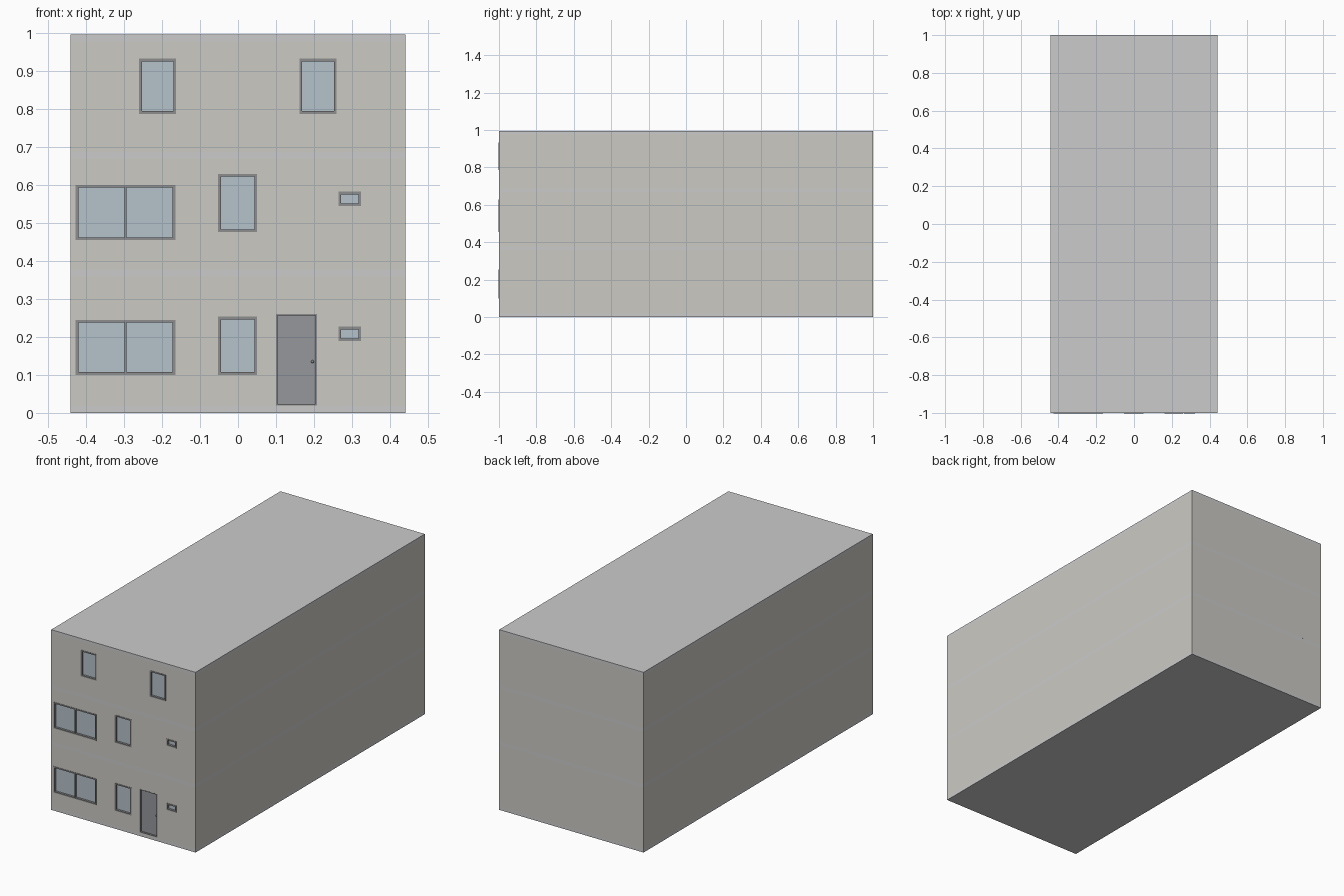
import bpy

if "Cube" in bpy.data.objects:
    bpy.data.objects.remove(bpy.data.objects["Cube"])


def material(name, rgb):
    m = bpy.data.materials.new(name)
    m.diffuse_color = (*rgb, 1)
    m.use_nodes = True
    m.node_tree.nodes["Principled BSDF"].inputs["Base Color"].default_value = m.diffuse_color
    return m


WALL = material("plaster", (0.60, 0.59, 0.55))
SLAB = material("concrete", (0.54, 0.54, 0.53))
FRAME = material("frame_grey", (0.27, 0.27, 0.27))
GLASS = material("glass_blue", (0.46, 0.54, 0.60))
DOOR = material("door_grey", (0.30, 0.31, 0.33))


def mesh_object(name, verts, faces, mat):
    me = bpy.data.meshes.new(name)
    me.from_pydata(verts, [], faces)
    ob = bpy.data.objects.new(name, me)
    bpy.context.collection.objects.link(ob)
    if mat:
        me.materials.append(mat)
    return ob


def box_data(x0, x1, y0, y1, z0, z1):
    v = [(x, y, z) for z in (z0, z1) for x, y in ((x0, y0), (x1, y0), (x1, y1), (x0, y1))]
    f = [(3, 2, 1, 0), (4, 5, 6, 7)]
    f += [(i, (i + 1) % 4, (i + 1) % 4 + 4, i + 4) for i in range(4)]
    return v, f


def box(name, dims, mat):
    return mesh_object(name, *box_data(*dims), mat)


def ring(name, rect, width, lo, hi, mat, upright=False):
    """Rectangular ring; lies flat (extruded in z) or upright (extruded in -y)."""
    a0, a1, b0, b1 = rect
    verts = []
    for h in (lo, hi):
        for w in (0, width):
            for a, b in ((a0 + w, b0 + w), (a1 - w, b0 + w), (a1 - w, b1 - w), (a0 + w, b1 - w)):
                verts.append((a, -h, b) if upright else (a, b, h))
    faces = []
    for i in range(4):
        j = (i + 1) % 4
        faces += [(i, j, j + 8, i + 8), (j + 4, i + 4, i + 12, j + 12),
                  (i + 8, j + 8, j + 12, i + 12), (j, i, i + 4, j + 4)]
    return mesh_object(name, verts, faces, mat)


HX, T = 0.441, 0.03
HEIGHT, SLAB_T = 0.995, 0.018
SLABS = [0, 0.359, 0.669, HEIGHT - SLAB_T]

# name, x0, x1, z0, z1, storey
windows = []
for storey, level in enumerate((0.10, 0.455)):
    windows += [("wide_window", -0.427, -0.165, level, level + 0.145, storey),
                ("tall_window", -0.052, 0.050, level + storey * 0.021, level + 0.153 + storey * 0.021, storey),
                ("small_window", 0.264, 0.324, level + 0.089, level + 0.127, storey)]
windows += [("upper_window", x, x + 0.097, 0.787, 0.932, 2) for x in (-0.260, 0.162)]
door = ("door", 0.100, 0.208, 0.020, 0.260, 0)

# Floor slabs and roof
for i, z in enumerate(SLABS):
    box("roof_slab" if i == 3 else f"floor_slab_{i}", (-HX, HX, -1, 1, z, z + SLAB_T), SLAB)

# Storey walls with openings cut through the front
for s in range(3):
    wall = ring(f"storey_wall_{s}", (-HX, HX, -1, 1), T, SLABS[s] + SLAB_T, SLABS[s + 1], WALL)
    verts, faces = [], []
    for _, x0, x1, z0, z1, storey in windows + [door]:
        if storey == s:
            n = len(verts)
            v, f = box_data(x0 + .001, x1 - .001, -1.05, -0.95, z0 + .001, z1 - .001)
            verts += v
            faces += [tuple(k + n for k in q) for q in f]
    cutter = mesh_object("opening_cutter", verts, faces, None)
    cutter.hide_render = True
    mod = wall.modifiers.new("openings", "BOOLEAN")
    mod.operation, mod.solver, mod.object = "DIFFERENCE", "EXACT", cutter
    bpy.context.view_layer.objects.active = wall
    bpy.ops.object.modifier_apply(modifier=mod.name)
    bpy.data.objects.remove(cutter)

# Windows: raised frame, recessed glass, centre bar on the wide ones
for name, x0, x1, z0, z1, s in windows:
    ring(f"{name}_frame", (x0, x1, z0, z1), 0.007, 0.98, 1.002, FRAME, True)
    box(f"{name}_glass", (x0 + .005, x1 - .005, -0.990, -0.984, z0 + .005, z1 - .005), GLASS)
    if name == "wide_window":
        xm = (x0 + x1) / 2
        box(f"{name}_bar", (xm - .003, xm + .003, -0.999, -0.982, z0 + .006, z1 - .006), FRAME)

# Recessed door with frame and knob
_, x0, x1, z0, z1, _ = door
ring("door_frame", (x0, x1, z0, z1), 0.004, 0.98, 1.0005, FRAME, True)
box("door_leaf", (x0 + .003, x1 - .003, -0.990, -0.980, z0 + .003, z1 - .003), DOOR)
bpy.ops.mesh.primitive_uv_sphere_add(segments=12, ring_count=8, radius=0.004,
                                     location=(x1 - 0.012, -0.993, 0.135))
knob = bpy.context.object
knob.name = "door_knob"
knob.data.materials.append(FRAME)
bpy.ops.object.shade_smooth_by_angle()
